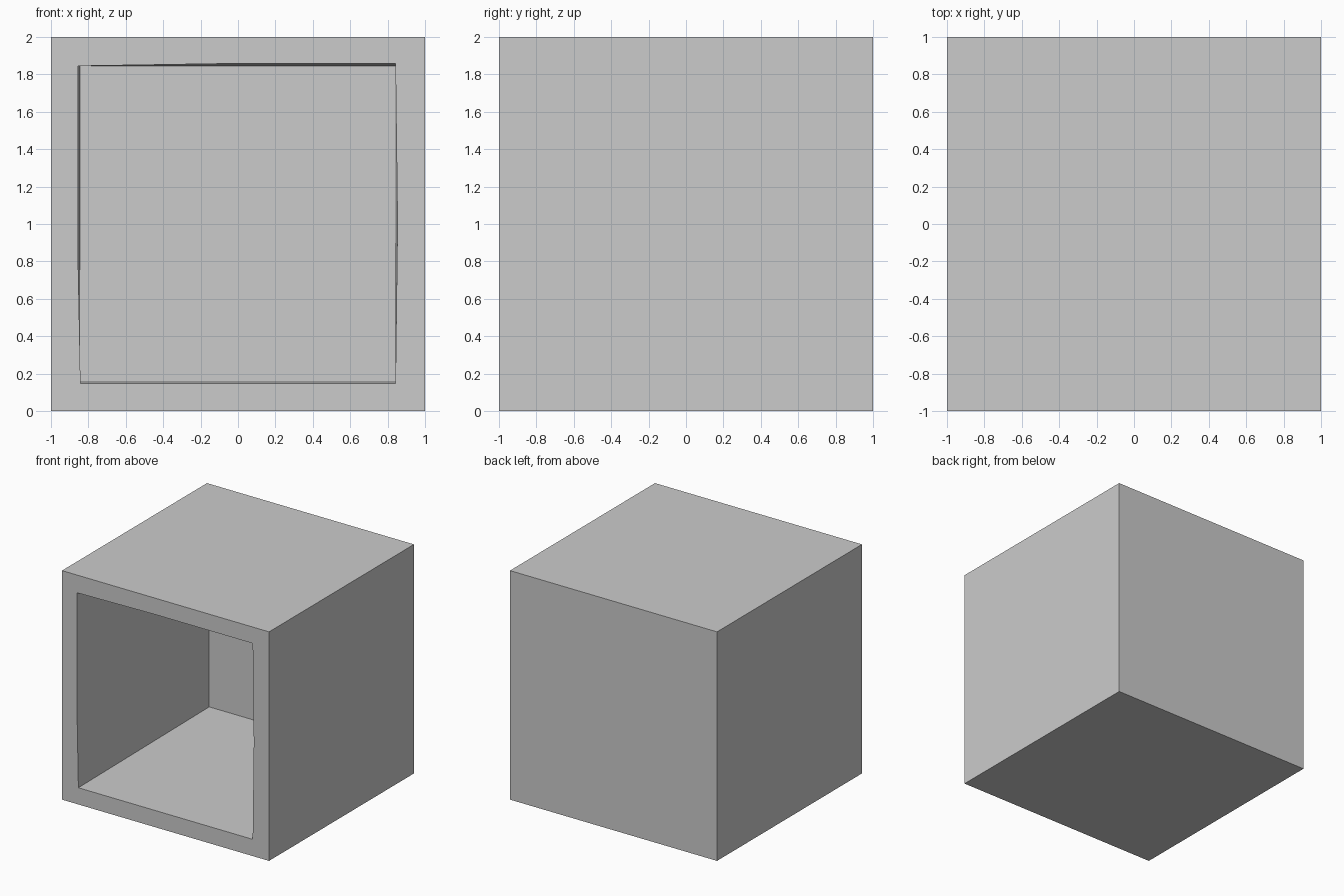
import bpy, bmesh

if "Cube" in bpy.data.objects:
    bpy.data.objects.remove(bpy.data.objects["Cube"])

# Cavity outline (x, z) at the front opening and at the back wall
front = [(-0.842, 0.146), (0.842, 0.146), (0.853, 1.0), (0.842, 1.857),
         (-0.1, 1.857), (-0.855, 1.845), (-0.855, 0.8)]
back = [(-0.845, 0.16), (0.842, 0.16), (0.842, 1.0), (0.842, 1.846),
        (-0.1, 1.846), (-0.846, 1.846), (-0.846, 0.8)]
Y_FRONT, Y_BACK, Y_OUT = -1.0, 0.81, -1.1


def loft(name, rings):
    """Closed solid through rings of (x, y, z) points."""
    bm = bmesh.new()
    loops = [[bm.verts.new(p) for p in ring] for ring in rings]
    n = len(loops[0])
    for a, b in zip(loops, loops[1:]):
        for i in range(n):
            j = (i + 1) % n
            bm.faces.new((a[i], a[j], b[j], b[i]))
    bm.faces.new(loops[0])
    bm.faces.new(loops[-1])
    bmesh.ops.recalc_face_normals(bm, faces=bm.faces)
    mesh = bpy.data.meshes.new(name)
    bm.to_mesh(mesh)
    bm.free()
    obj = bpy.data.objects.new(name, mesh)
    bpy.context.collection.objects.link(obj)
    return obj


# Outer box
bpy.ops.mesh.primitive_cube_add(size=2, location=(0, 0, 1))
box = bpy.context.object
box.name = "open_box"

# Slightly irregular cavity, closed at the back and open at the front
cavity = loft("cavity_cutter", [
    [(x, Y_OUT, z) for x, z in front],
    [(x, Y_FRONT, z) for x, z in front],
    [(x, Y_BACK, z) for x, z in back],
])
cavity.hide_render = True

cut = box.modifiers.new("cavity", 'BOOLEAN')
cut.operation = 'DIFFERENCE'
cut.solver = 'EXACT'
cut.object = cavity
bpy.context.view_layer.objects.active = box
bpy.ops.object.modifier_apply(modifier=cut.name)
bpy.data.objects.remove(cavity)
